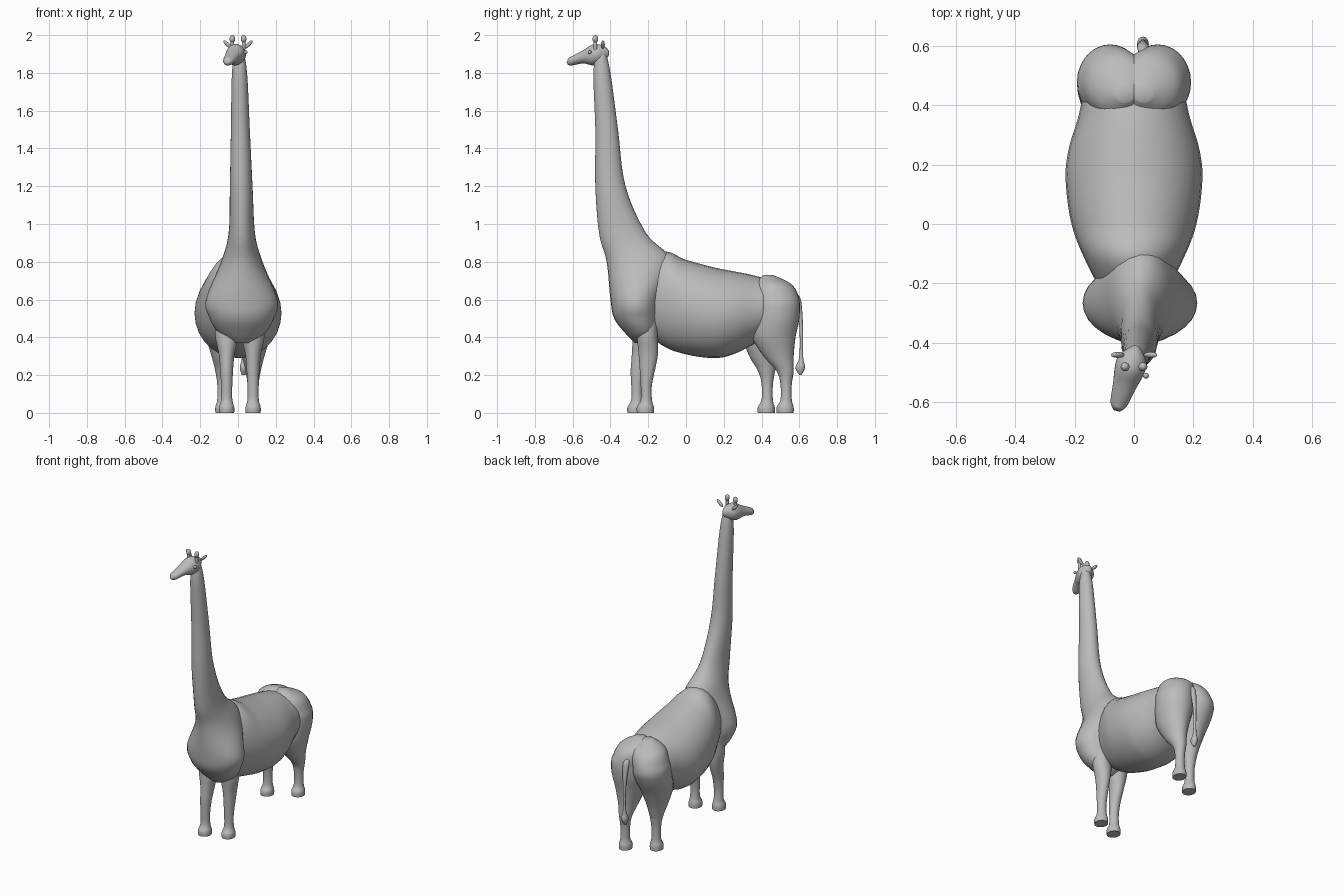
import bpy, bmesh, math
from mathutils import Vector

cube = bpy.data.objects.get("Cube")
if cube:
    bpy.data.objects.remove(cube, do_unlink=True)

RIGHTWARD, BACKWARD, UPWARD = Vector((1, 0, 0)), Vector((0, 1, 0)), Vector((0, 0, 1))

grey = bpy.data.materials.new("plain grey")
grey.use_nodes = True
colour = (0.5, 0.5, 0.5, 1)
grey.diffuse_color = colour
grey.node_tree.nodes["Principled BSDF"].inputs["Base Color"].default_value = colour


def finish(name, bm):
    """Turn a bmesh into a smooth grey object."""
    bmesh.ops.recalc_face_normals(bm, faces=bm.faces)
    mesh = bpy.data.meshes.new(name)
    bm.to_mesh(mesh)
    bm.free()
    obj = bpy.data.objects.new(name, mesh)
    bpy.context.collection.objects.link(obj)
    mesh.materials.append(grey)
    bpy.ops.object.select_all(action="DESELECT")
    obj.select_set(True)
    bpy.context.view_layer.objects.active = obj
    bpy.ops.object.shade_smooth_by_angle(angle=math.radians(60))
    return obj


def smooth_rows(rows, steps=6):
    """Pass a smooth curve through rows of numbers."""
    padded = [rows[0], *rows, rows[-1]]
    result = []
    for before, start, end, after in zip(padded, padded[1:], padded[2:], padded[3:]):
        for step in range(steps):
            t = step / steps
            row = []
            for p, q, r, s in zip(before, start, end, after):
                cubic = t * (3 * (q - r) + s - p)
                square = t * (2 * p - 5 * q + 4 * r - s + cubic)
                row.append(q + t / 2 * (r - p + square))
            result.append(row)
    return result + [rows[-1]]


def loft(name, rows, offset, along=UPWARD, across=RIGHTWARD, depth=BACKWARD, sides=28):
    """Skin oval sections given as station, near edge, far edge, half width."""
    bm = bmesh.new()
    rings = []
    for station, near, far, half in smooth_rows(rows):
        centre = offset(station) + along * station + depth * (near + far) / 2
        ring = []
        for k in range(sides):
            angle = math.tau * k / sides
            out = across * half * math.cos(angle)
            ring.append(bm.verts.new(centre + out + depth * (far - near) / 2 * math.sin(angle)))
        rings.append(ring)
    for lower, upper in zip(rings, rings[1:]):
        for k in range(sides):
            bm.faces.new((lower[k - 1], lower[k], upper[k], upper[k - 1]))
    bm.faces.new(rings[0])
    bm.faces.new(rings[-1])
    return finish(name, bm)


def ball(name, centre, size, tilt=0.0):
    """Make a stretched ball, leaning sideways by tilt."""
    bm = bmesh.new()
    bmesh.ops.create_uvsphere(bm, u_segments=16, v_segments=10, radius=1)
    bmesh.ops.scale(bm, vec=size, verts=bm.verts)
    obj = finish(name, bm)
    obj.location = centre
    obj.rotation_euler.y = tilt


# Chest rising into the long neck, which leans slightly inward
def neck_lean(height):
    return RIGHTWARD * (.02 - .015 * max(0, height - 1))


loft("chest_and_neck", [
    (.37, -.27, -.2, .04), (.42, -.32, -.15, .12), (.5, -.38, -.14, .17),
    (.6, -.4, -.13, .19), (.8, -.42, -.07, .11), (.95, -.46, -.21, .07),
    (1.2, -.48, -.32, .06), (1.5, -.48, -.36, .05), (1.8, -.49, -.4, .04),
    (1.93, -.47, -.43, .02)], neck_lean)

# Barrel of the body
loft("torso", [
    (-.3, .5, .7, .07), (-.13, .36, .85, .16), (0, .31, .81, .21),
    (.15, .29, .77, .23), (.25, .31, .75, .22), (.35, .36, .73, .19),
    (.45, .42, .7, .16), (.55, .5, .65, .08)],
    lambda station: Vector(), along=BACKWARD, depth=UPWARD)


# Legs share one hoof and shin; the right pair stands further forward
def hoof_and_shin(y):
    foot = (y - .05, y + .04, .04)
    shin = (y - .03, y + .03, .03)
    return [(0, *foot), (.03, *foot), (.07, *shin), (.15, *shin)]


front_leg = hoof_and_shin(-.21) + [
    (.3, -.25, -.15, .04), (.4, -.26, -.15, .06), (.5, -.27, -.15, .06)]
hind_leg = hoof_and_shin(.53) + [
    (.22, .48, .57, .04), (.3, .41, .57, .06), (.4, .35, .58, .09),
    (.5, .35, .6, .11), (.6, .35, .6, .11), (.68, .36, .56, .1), (.73, .41, .46, .03)]


def leg_place(side, middle, spread, stride):
    """Curve the haunch inward, and swing the right leg ahead of the left."""
    def place(height):
        swing = stride * max(0, min(1, (.55 - height) * 3)) if side < 0 else 0
        haunch = max(0, height - .58) / 3
        return Vector((middle + side * (spread - haunch), -swing, 0))
    return place


for side, name in ((1, "left_"), (-1, "right_")):
    loft(name + "front_leg", front_leg, leg_place(side, .01, .07, .05))
    loft(name + "hind_leg", hind_leg, leg_place(side, 0, .08, .1))

# Tail with its tuft
loft("tail", [
    (.63, .56, .59, .01), (.59, .58, .61, .02), (.45, .6, .62, .01),
    (.3, .6, .62, .01), (.24, .58, .63, .02), (.2, .6, .61, .01)],
    lambda height: RIGHTWARD * .03, sides=16)

# Head turned a little to its right, measured from the back of the skull
facing = Vector((-.3, -.95, 0))
skull = Vector((.01, -.41, 1.9))
loft("head", [
    (0, -.01, .02, .01), (.02, -.03, .04, .03), (.05, -.05, .05, .05),
    (.09, -.06, .05, .05), (.14, -.05, .02, .04), (.2, -.06, -.01, .03),
    (.22, -.06, -.02, .02), (.23, -.05, -.04, .01)],
    lambda station: skull, along=facing, across=facing.cross(UPWARD), depth=UPWARD)

# Horns with round tips, ears and eyes
for side, name in ((1, "left_"), (-1, "right_")):
    horn = Vector((side * .03, -.48, 1.95))
    ball(name + "horn", horn, (.01, .01, .05))
    ball(name + "horn_tip", horn + UPWARD * .03, (.015, .015, .02))
    ball(name + "ear", (side * .055, -.44, 1.95), (.01, .01, .03), side * .8)
    ball(name + "eye", (side * .04, -.5 - side * .01, 1.91), (.01, .01, .01))
